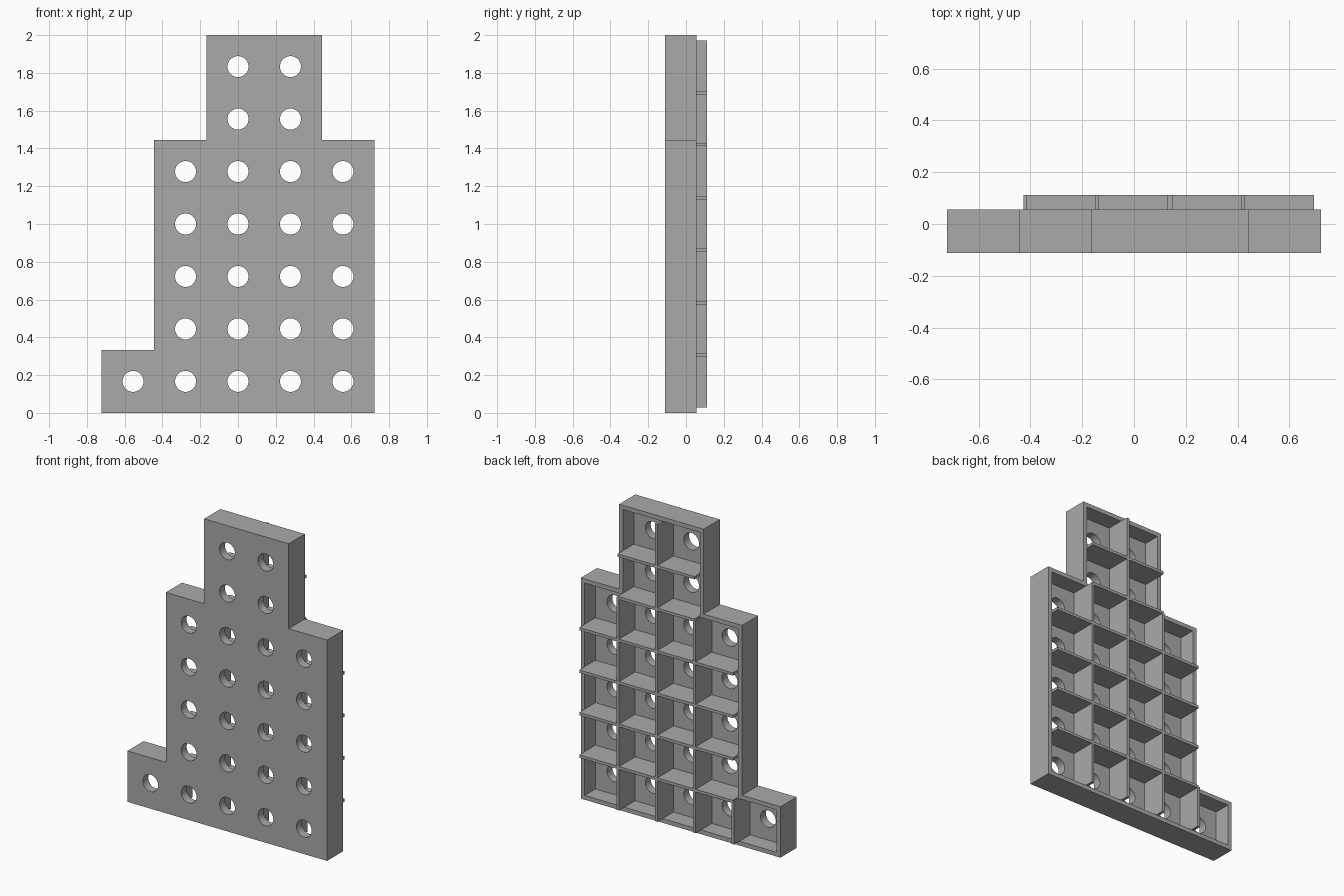
import bpy, bmesh, math
from mathutils import Matrix, Vector

cube = bpy.data.objects.get("Cube")
if cube:
    bpy.data.objects.remove(cube, do_unlink=True)

U = 1 / 18            # module: the panel is 36 modules tall
FRONT, FLOOR, RIM, RIB_TOP = -2 * U, -U, U, 2 * U
WALL = 0.5
RIB = 0.0185
PITCH = 5

grey = bpy.data.materials.new("plain grey")
grey.use_nodes = True
colour = (0.4, 0.4, 0.4, 1)
grey.diffuse_color = colour
grey.node_tree.nodes["Principled BSDF"].inputs["Base Color"].default_value = colour

# stepped silhouette, in modules
OUTLINE = [(-13, 0), (13, 0), (13, 26), (8, 26), (8, 36),
           (-3, 36), (-3, 26), (-8, 26), (-8, 6), (-13, 6)]
# holes per row: (first column, last column)
ROWS = [(-2, 2)] + [(-1, 2)] * 4 + [(0, 1)] * 2


def finish(bm, name):
    bmesh.ops.recalc_face_normals(bm, faces=bm.faces)
    mesh = bpy.data.meshes.new(name)
    bm.to_mesh(mesh)
    bm.free()
    mesh.materials.append(grey)
    obj = bpy.data.objects.new(name, mesh)
    bpy.context.collection.objects.link(obj)
    return obj


def prism(name, points, y0, y1):
    bm = bmesh.new()
    face = bm.faces.new([bm.verts.new((x * U, y0, z * U)) for x, z in points])
    new = bmesh.ops.extrude_face_region(bm, geom=[face])["geom"]
    verts = [v for v in new if isinstance(v, bmesh.types.BMVert)]
    bmesh.ops.translate(bm, verts=verts, vec=(0, y1 - y0, 0))
    return finish(bm, name)


def cut(target, cutter):
    mod = target.modifiers.new("cut", 'BOOLEAN')
    mod.operation = 'DIFFERENCE'
    mod.solver = 'EXACT'
    mod.object = cutter
    cutter.hide_render = True
    bpy.context.view_layer.objects.active = target
    bpy.ops.object.modifier_apply(modifier=mod.name)
    bpy.data.objects.remove(cutter, do_unlink=True)


def rib(name, x0, x1, z0, z1):
    """Thin rib along a line given in modules."""
    bm = bmesh.new()
    size = Vector(((x1 - x0) * U or RIB, RIB_TOP - FLOOR, (z1 - z0) * U or RIB))
    centre = ((x0 + x1) * U / 2, (RIB_TOP + FLOOR) / 2, (z0 + z1) * U / 2)
    bmesh.ops.create_cube(bm, size=1, matrix=Matrix.Translation(centre) @ Matrix.Diagonal(size.to_4d()))
    return finish(bm, name)


# panel shell, hollowed from the back
panel = prism("panel", OUTLINE, FRONT, RIM)
inner = [(x - math.copysign(WALL, x), z + WALL if z == 0 else z - WALL) for x, z in OUTLINE]
cut(panel, prism("pocket_cutter", inner, FLOOR, RIB_TOP))

# round through holes
bm = bmesh.new()
for row, (first, last) in enumerate(ROWS):
    for col in range(first, last + 1):
        place = Matrix.Translation((col * PITCH * U, -1.5 * U, (3 + row * PITCH) * U))
        bmesh.ops.create_cone(bm, cap_ends=True, segments=32, radius1=U, radius2=U,
                              depth=2 * U, matrix=place @ Matrix.Rotation(math.pi / 2, 4, 'X'))
cut(panel, finish(bm, "hole_cutter"))

# upright ribs: (position, top end)
for i, (x, top) in enumerate([(-7.5, 5.5), (-2.5, 25.5), (2.5, 35.5), (7.5, 25.5)]):
    rib(f"upright_rib_{i + 1}", x, x, WALL, top)

# level ribs between the rows
for row in range(1, len(ROWS)):
    first, last = ROWS[row]
    z = 0.5 + row * PITCH
    rib(f"level_rib_{row}", (first - 0.5) * PITCH, (last + 0.5) * PITCH, z, z)

# smooth hole walls, crisp edges
bpy.ops.object.select_all(action='DESELECT')
panel.select_set(True)
bpy.context.view_layer.objects.active = panel
bpy.ops.object.shade_smooth_by_angle(angle=math.radians(30))
